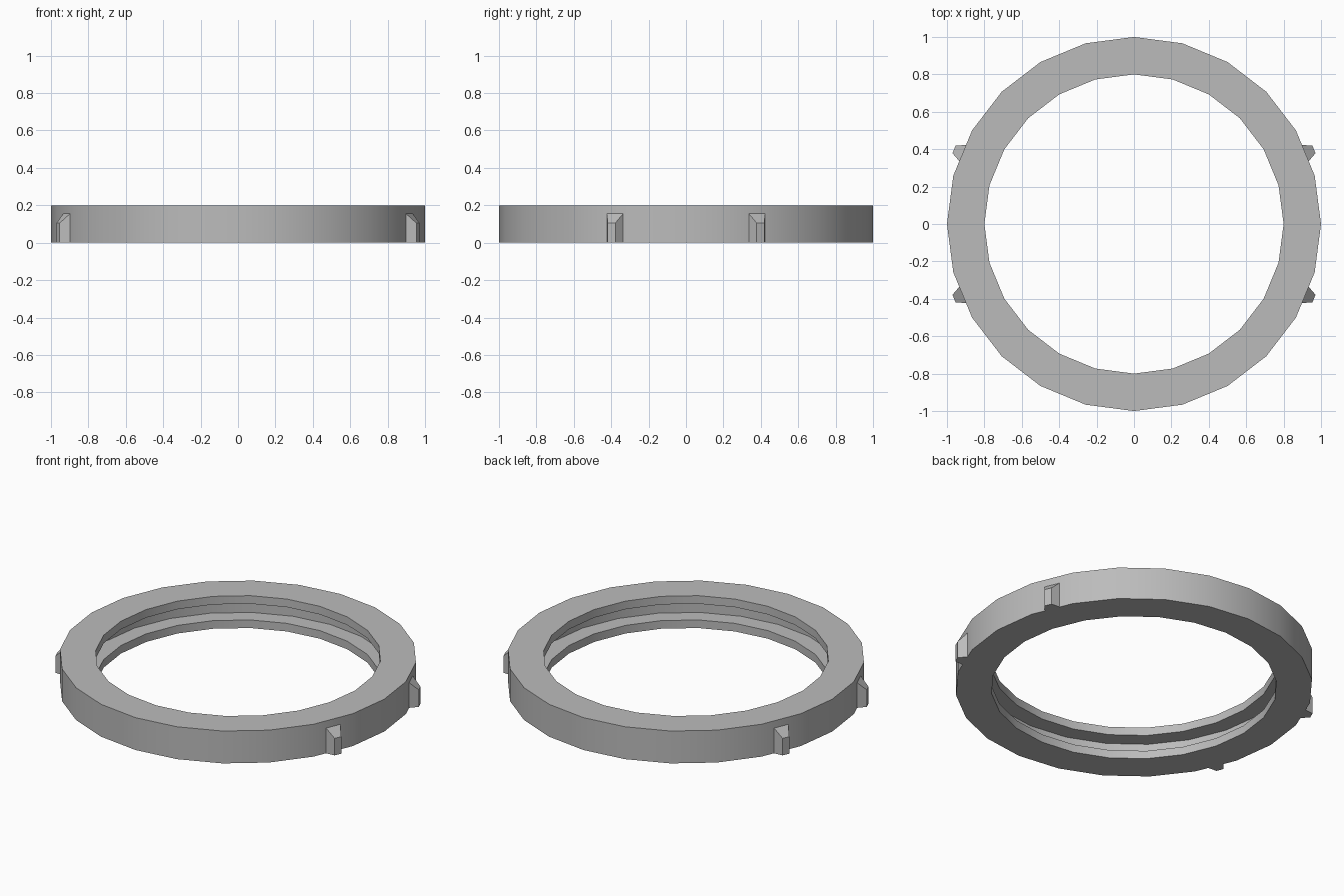
import bpy, bmesh, math
from mathutils import Matrix, Vector

cube = bpy.data.objects.get("Cube")
if cube:
    bpy.data.objects.remove(cube, do_unlink=True)

GREY = (0.5, 0.5, 0.5, 1)
mat = bpy.data.materials.new("plain grey")
mat.use_nodes = True
mat.diffuse_color = GREY
mat.node_tree.nodes["Principled BSDF"].inputs["Base Color"].default_value = GREY

SIDES = 24


def add_object(name, bm):
    bmesh.ops.recalc_face_normals(bm, faces=bm.faces)
    mesh = bpy.data.meshes.new(name)
    bm.to_mesh(mesh)
    bm.free()
    mesh.materials.append(mat)
    obj = bpy.data.objects.new(name, mesh)
    bpy.context.collection.objects.link(obj)
    return obj


# Ring: C-shaped section with an inner groove, revolved around z
section = [(1, 0), (1, 0.2), (0.8, 0.2), (0.8, 0.15),
           (0.9, 0.15), (0.9, 0.05), (0.8, 0.05), (0.8, 0)]
bm = bmesh.new()
verts = [bm.verts.new((r, 0, z)) for r, z in section]
edges = [bm.edges.new((v, verts[(i + 1) % len(verts)])) for i, v in enumerate(verts)]
bmesh.ops.spin(bm, geom=verts + edges, cent=(0, 0, 0), axis=(0, 0, 1),
               angle=math.tau, steps=SIDES)
bmesh.ops.remove_doubles(bm, verts=bm.verts, dist=0.0005)
ring = add_object("grooved_ring", bm)
bpy.ops.object.select_all(action="DESELECT")
ring.select_set(True)
bpy.context.view_layer.objects.active = ring
bpy.ops.object.shade_smooth_by_angle(angle=math.radians(30))

# Lugs: tapered blocks with sloped tops, centred on flats of the ring
WALL = math.cos(math.pi / SIDES)


def add_lug(name, degrees):
    bm = bmesh.new()
    bmesh.ops.create_cube(bm, size=1)
    for v in bm.verts:
        outer, top = v.co.x > 0, v.co.z > 0
        side = math.copysign(0.022 if outer else 0.047, v.co.y)
        height = (0.105 if outer else 0.155) if top else 0
        v.co = Vector((WALL + (0.05 if outer else 0), side, height))
    bm.transform(Matrix.Rotation(math.radians(degrees), 4, "Z"))
    add_object(name, bm)


for name, degrees in (("back_left_lug", 22.5), ("back_right_lug", 157.5),
                      ("front_right_lug", 202.5), ("front_left_lug", 337.5)):
    add_lug(name, degrees)
